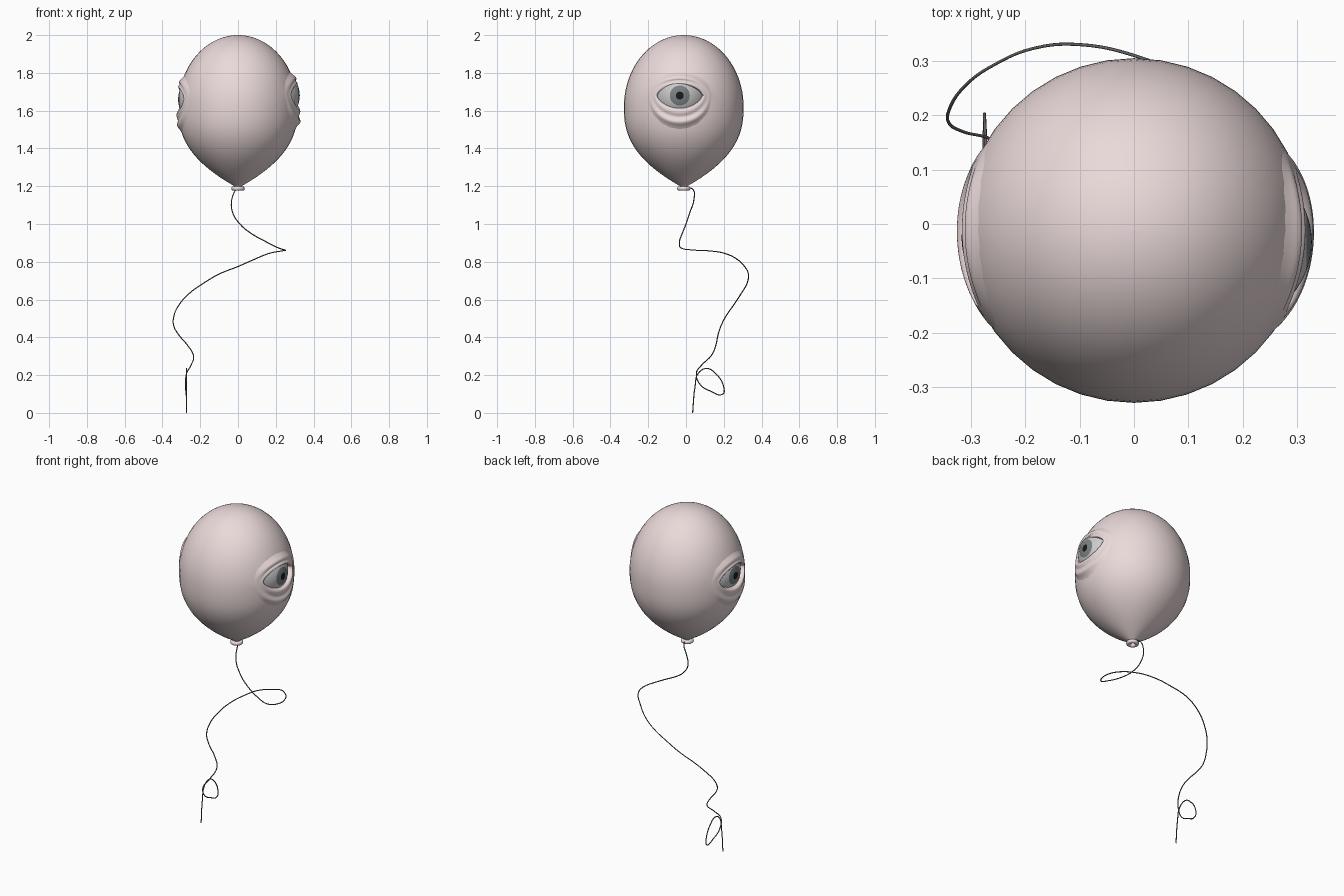
import bpy, bmesh
from math import sin, cos, pi, sqrt, radians

if "Cube" in bpy.data.objects:
    bpy.data.objects.remove(bpy.data.objects["Cube"])

YC = -0.012  # balloon axis offset in y


def material(name, col):
    m = bpy.data.materials.new(name)
    m.diffuse_color = (*col, 1)
    m.use_nodes = True
    m.node_tree.nodes["Principled BSDF"].inputs["Base Color"].default_value = m.diffuse_color
    return m


skin = material("pink_rubber", (0.83, 0.70, 0.70))
white = material("eye_white", (0.66, 0.69, 0.69))
grey = material("iris_grey", (0.20, 0.22, 0.23))
black = material("pupil_black", (0.01, 0.01, 0.01))
cord = material("dark_cord", (0.12, 0.12, 0.12))


def make(name, verts, faces, mats, ids=None):
    me = bpy.data.meshes.new(name)
    me.from_pydata(verts, [], faces)
    for m in mats:
        me.materials.append(m)
    for i, p in enumerate(me.polygons):
        p.use_smooth = True
        if ids:
            p.material_index = ids[i]
    ob = bpy.data.objects.new(name, me)
    bpy.context.collection.objects.link(ob)
    return ob


def radius(z):
    if z >= 1.62:
        return 0.317 * sqrt(max(0, 1 - ((z - 1.62) / 0.38) ** 2))
    return max(0.018, 0.317 * (1 - ((1.62 - z) / 0.43) ** 2.5))


def grid_faces(rows, n, flip=False):
    out = []
    for i in range(rows - 1):
        for j in range(n):
            k = (j + 1) % n
            f = (i * n + j, (i + 1) * n + j, (i + 1) * n + k, i * n + k)
            out.append(f[::-1] if flip else f)
    return out


# eyes: side, centre y, centre z, eyeball centre x, lid relief
EYES = [(1, -0.033, 1.68, 0.177, 1.0), (-1, -0.025, 1.66, 0.167, 0.75)]
OUT_W, OUT_UP, OUT_LOW = 0.175, 0.125, 0.18
R_EYE = 0.15

# balloon skin, a lathe with openings behind the eyelids
N, ROWS = 40, 48
verts = []
for i in range(ROWS + 1):
    z = 1.595 + 0.405 * cos(pi * i / ROWS)
    r = max(radius(z), 0.0005)
    for j in range(N):
        a = 2 * pi * j / N
        verts.append((r * cos(a), YC + r * sin(a), z))


def under_lid(v):
    for s, y, z, _, _ in EYES:
        h = OUT_UP if v[2] > z else OUT_LOW
        if v[0] * s > 0 and ((v[1] - y) / OUT_W) ** 2 + ((v[2] - z) / h) ** 2 < 0.97:
            return True
    return False


faces = [f for f in grid_faces(ROWS + 1, N) if not all(under_lid(verts[k]) for k in f)]
make("balloon", verts, faces, [skin])

# relief of upper lid, lower lid with bag, and corners, from opening outward
STEP = [0, .05, .12, .22, .32, .42, .52, .64, .74, .84, 1]
UPPER = [0, .010, .018, .016, .008, .016, .020, .018, .011, .005, -.002]
LOWER = [0, .008, .013, .014, .010, .004, .013, .021, .016, .005, -.002]
CORNER = [0, .003, .006, .006, .004, .003, .002, .002, .001, 0, -.002]


def eye(side, yc, zc, ex, relief):
    tag = "right" if side > 0 else "left"
    # eyelids
    n, vs = 64, []
    for i, s in enumerate(STEP):
        for j in range(n):
            a = 2 * pi * j / n
            c, sa = cos(a), sin(a)
            almond = sa * abs(sa) ** 0.3
            y_in, z_in = 0.118 * c, (0.058 if sa > 0 else 0.066) * almond
            y_out, z_out = OUT_W * c, (OUT_UP if sa > 0 else OUT_LOW) * sa
            y = yc + y_in * (1 - s) + y_out * s
            z = zc + z_in * (1 - s) + z_out * s
            if i == 0:
                x = ex + sqrt(R_EYE ** 2 - (y - yc) ** 2 - (z - zc) ** 2) - 0.002
            else:
                w = sa * sa
                off = w * (UPPER if sa > 0 else LOWER)[i] + (1 - w) * CORNER[i]
                off *= relief if off > 0 else 1
                r = radius(z)
                x = sqrt(r * r - (y - YC) ** 2)
                k = (r + off) / r
                x, y = x * k, YC + (y - YC) * k
            vs.append((side * x, y, z))
    lids = make(tag + "_eyelids", vs, grid_faces(len(STEP), n, side < 0), [skin])
    sub = lids.modifiers.new("smooth", 'SUBSURF')
    sub.levels = sub.render_levels = 1

    # eyeball cap with pupil and iris rings
    rings = [0.2, 4, 8, 14, 20.7, 28, 36, 44, 52, 60, 70]
    n, vs = 32, []
    for t in rings:
        for j in range(n):
            a, q = 2 * pi * j / n, R_EYE * sin(radians(t))
            vs.append((side * (ex + R_EYE * cos(radians(t))), yc + q * cos(a), zc + q * sin(a)))
    ids = [2 if i < 2 else 1 if i < 4 else 0 for i in range(len(rings) - 1) for _ in range(n)]
    fs = grid_faces(len(rings), n, side < 0)
    fs.append(tuple(range(n)) if side > 0 else tuple(range(n))[::-1])
    make(tag + "_eyeball", vs, fs, [white, grey, black], ids + [2])


for e in EYES:
    eye(*e)

# rolled knot at the neck
bpy.ops.mesh.primitive_torus_add(major_segments=24, minor_segments=10, major_radius=0.024,
                                 minor_radius=0.012, location=(0, YC, 1.188))
knot = bpy.context.object
knot.name = "knot"
knot.data.materials.append(skin)
bpy.ops.object.shade_smooth()

# curling string
PATH = [(0, -.01, 1.19), (-.01, .035, 1.185), (-.033, .042, 1.13), (-.028, .02, 1.06),
        (.01, 0, 1.0), (.07, -.02, .95), (.16, -.035, .90), (.215, -.025, .873),
        (.25, .04, .862), (.235, .12, .858), (.16, .21, .843), (.08, .275, .81),
        (0, .31, .775), (-.1, .33, .735), (-.185, .323, .685), (-.255, .294, .635),
        (-.31, .255, .575), (-.34, .21, .51), (-.34, .185, .46), (-.315, .17, .415),
        (-.265, .157, .355), (-.236, .135, .305), (-.25, .08, .25), (-.272, .055, .21),
        (-.278, .075, .15), (-.276, .13, .115), (-.275, .195, .1), (-.275, .2, .135),
        (-.273, .155, .21), (-.272, .11, .235), (-.272, .065, .21), (-.272, .048, .14),
        (-.272, .035, 0)]
cu = bpy.data.curves.new("string", 'CURVE')
cu.dimensions = '3D'
cu.bevel_depth = 0.003
cu.bevel_resolution = 1
cu.resolution_u = 5
cu.use_fill_caps = True
sp = cu.splines.new('BEZIER')
sp.bezier_points.add(len(PATH) - 1)
for bp, co in zip(sp.bezier_points, PATH):
    bp.co = co
    bp.handle_left_type = bp.handle_right_type = 'AUTO'
cu.materials.append(cord)
string = bpy.data.objects.new("string", cu)
bpy.context.collection.objects.link(string)
